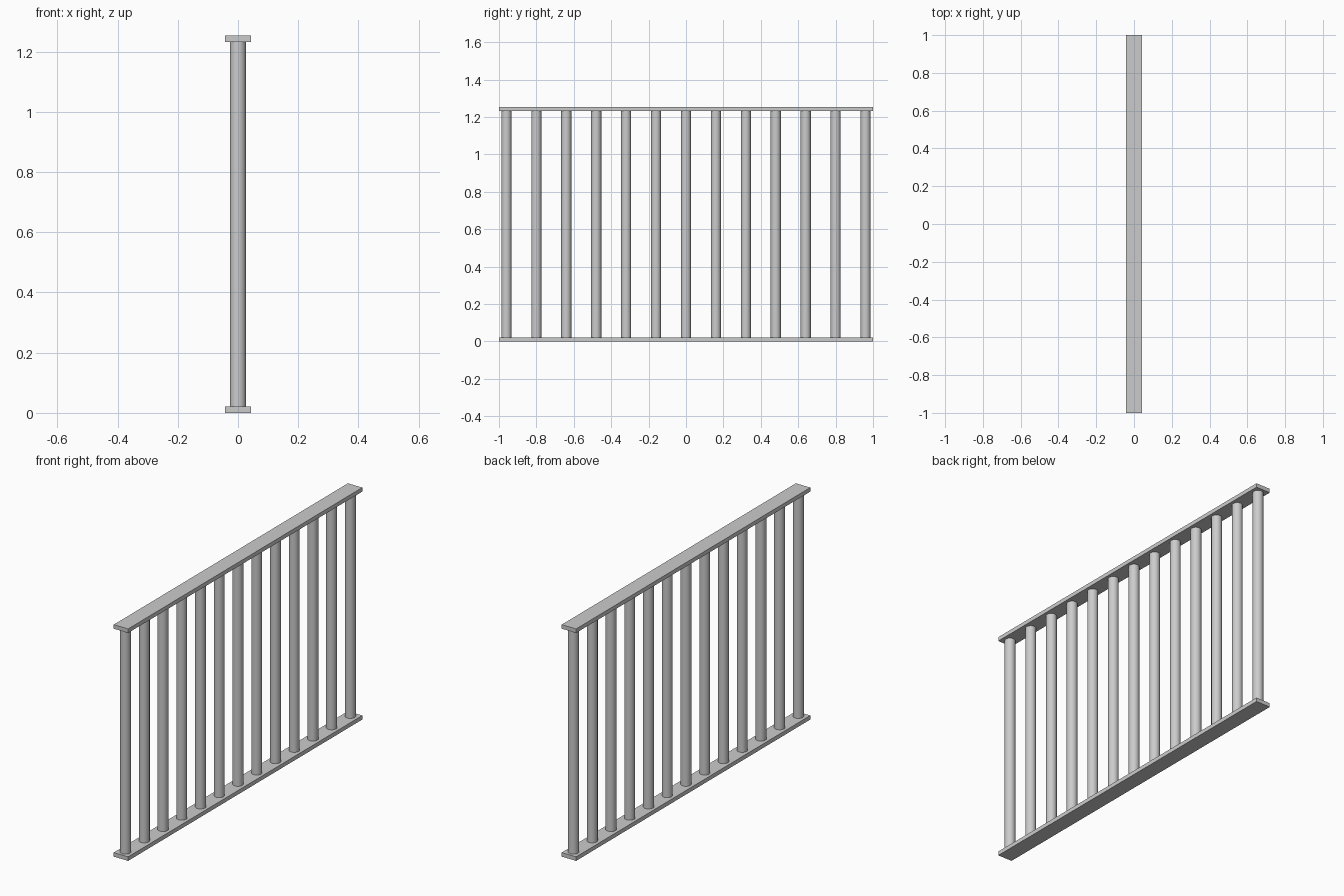
import bpy, math

if "Cube" in bpy.data.objects:
    bpy.data.objects.remove(bpy.data.objects["Cube"])

HEIGHT = 1.254
RAIL_T = 0.022
RAIL_W = 0.086
BAR_R = 0.027
BAR_COUNT = 13
BAR_SPACING = 0.16


def rail(name, z):
    bpy.ops.mesh.primitive_cube_add(size=1, location=(0, 0, z))
    ob = bpy.context.object
    ob.name = name
    ob.scale = (RAIL_W, 2.0, RAIL_T)
    bpy.ops.object.transform_apply(location=False, rotation=False, scale=True)


def bar(name, y):
    bpy.ops.mesh.primitive_cylinder_add(
        vertices=16, radius=BAR_R, depth=HEIGHT - 2 * RAIL_T,
        location=(0, y, HEIGHT / 2))
    bpy.context.object.name = name
    bpy.ops.object.shade_smooth_by_angle(angle=math.radians(40))


# Flat rails along the bottom and top
rail("bottom_rail", RAIL_T / 2)
rail("top_rail", HEIGHT - RAIL_T / 2)

# Evenly spaced round upright bars
for i in range(BAR_COUNT):
    bar(f"upright_bar_{i + 1}", (i - (BAR_COUNT - 1) / 2) * BAR_SPACING)
